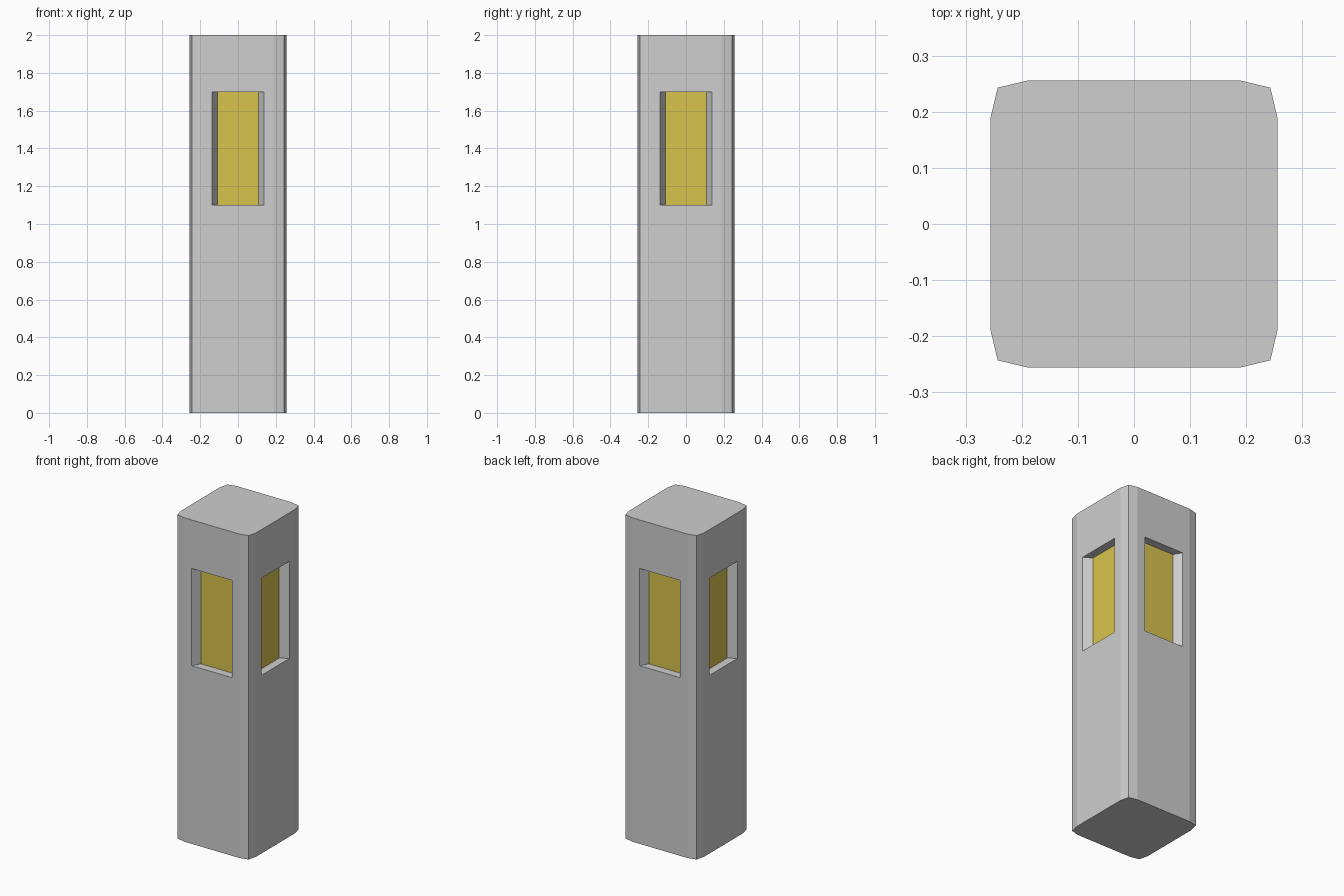
import bpy, bmesh
from mathutils import Matrix, Vector
from math import pi

if "Cube" in bpy.data.objects:
    bpy.data.objects.remove(bpy.data.objects["Cube"])

HALF, FLAT, CORNER, HEIGHT = 0.256, 0.188, 0.243, 2.0
WIN_Z = (1.1, 1.7)            # window bottom and top
WIN_OUT, WIN_IN = 0.137, 0.108  # half widths of the opening and of its back
DEPTH = 0.05


def material(name, rgb):
    mat = bpy.data.materials.new(name)
    mat.diffuse_color = (*rgb, 1.0)
    mat.use_nodes = True
    mat.node_tree.nodes["Principled BSDF"].inputs["Base Color"].default_value = mat.diffuse_color
    return mat


def rectangle(bm, half, y, z0, z1, turn):
    corners = [(-half, y, z0), (half, y, z0), (half, y, z1), (-half, y, z1)]
    return [bm.verts.new(turn @ Vector(c)) for c in corners]


def bridge(bm, outer, inner):
    for i in range(4):
        j = (i + 1) % 4
        bm.faces.new((outer[i], outer[j], inner[j], inner[i]))


grey = material("concrete_grey", (0.62, 0.62, 0.62))
yellow = material("lamp_yellow", (0.69, 0.55, 0.075))

# Post: four sides, each with a recessed window, joined by bevelled corners
bm = bmesh.new()
sides, corners = [], []
for k in range(4):
    turn = Matrix.Rotation(k * pi / 2, 3, 'Z')
    panel = rectangle(bm, FLAT, -HALF, 0, HEIGHT, turn)
    opening = rectangle(bm, WIN_OUT, -HALF, *WIN_Z, turn)
    recess = rectangle(bm, WIN_IN, -HALF + DEPTH, *WIN_Z, turn)
    bridge(bm, panel, opening)
    bridge(bm, opening, recess)
    bm.faces.new(recess).material_index = 1   # lit pane
    sides.append(panel)
    corners.append([bm.verts.new(turn @ Vector((CORNER, -CORNER, z))) for z in (0, HEIGHT)])

# Corner strips and end caps
top, bottom = [], []
for k in range(4):
    a, b, (low, high) = sides[k], sides[(k + 1) % 4], corners[k]
    bm.faces.new((a[1], low, high, a[2]))
    bm.faces.new((low, b[0], b[3], high))
    bottom += [a[0], a[1], low]
    top += [a[3], a[2], high]
bm.faces.new(top)
bm.faces.new(bottom[::-1])
bmesh.ops.recalc_face_normals(bm, faces=bm.faces[:])

mesh = bpy.data.meshes.new("lamp_post")
bm.to_mesh(mesh)
bm.free()
mesh.materials.append(grey)
mesh.materials.append(yellow)
bpy.context.collection.objects.link(bpy.data.objects.new("lamp_post", mesh))
